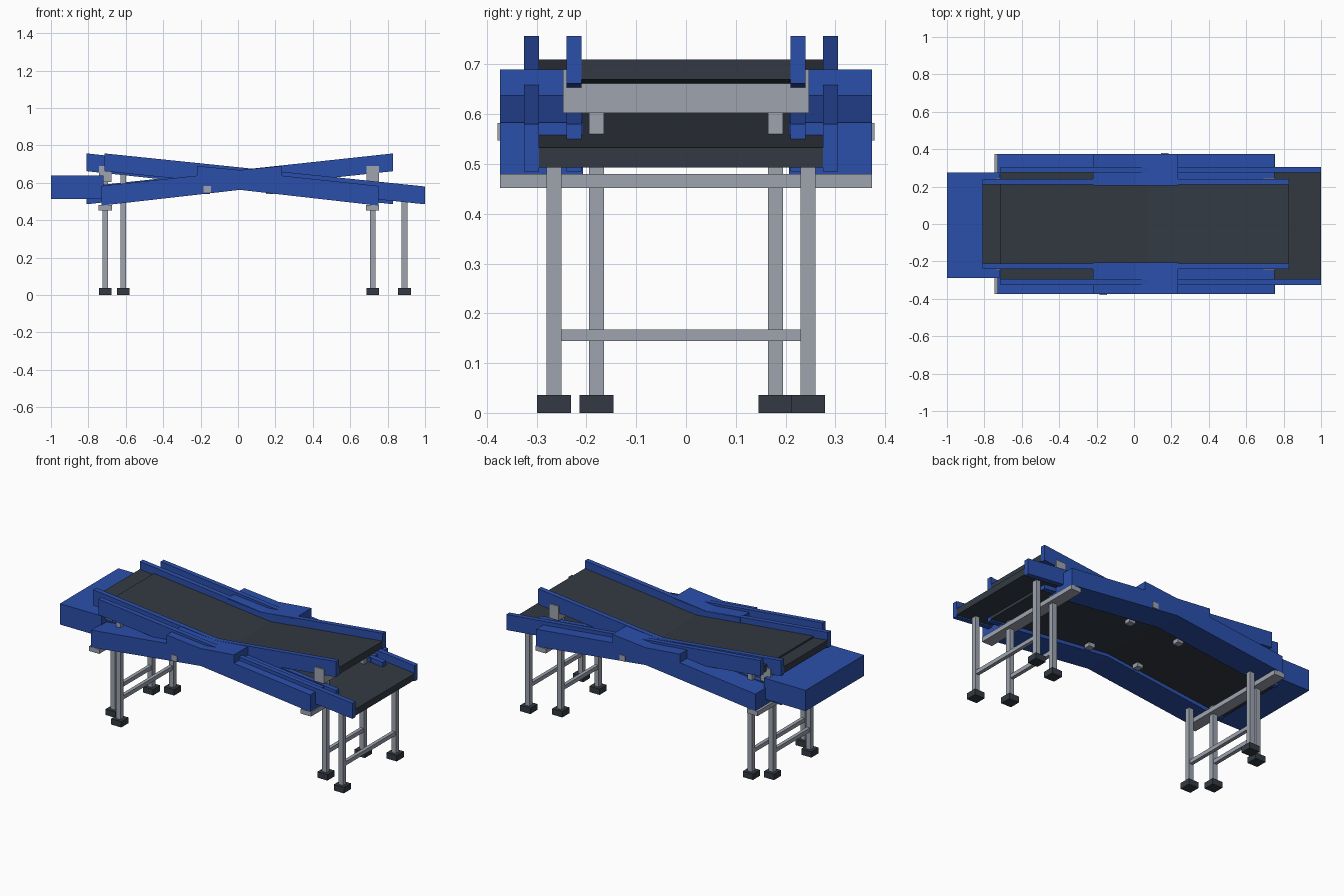
import bpy
import bmesh

if "Cube" in bpy.data.objects:
    bpy.data.objects.remove(bpy.data.objects["Cube"], do_unlink=True)


def make_material(name, rgb):
    mat = bpy.data.materials.new(name)
    mat.use_nodes = True
    color = (*rgb, 1.0)
    mat.diffuse_color = color
    mat.node_tree.nodes["Principled BSDF"].inputs["Base Color"].default_value = color
    return mat


BLUE = make_material("frame_blue", (0.024, 0.078, 0.41))
DARK = make_material("belt_charcoal", (0.033, 0.042, 0.056))
GREY = make_material("support_grey", (0.34, 0.37, 0.43))


def extrude_profile(name, profile, y0, y1, mat):
    """Side profile of (x, z) points extruded across y."""
    bm = bmesh.new()
    face = bm.faces.new([bm.verts.new((x, y0, z)) for x, z in profile])
    moved = bmesh.ops.extrude_face_region(bm, geom=[face])["geom"]
    verts = [v for v in moved if isinstance(v, bmesh.types.BMVert)]
    bmesh.ops.translate(bm, verts=verts, vec=(0, y1 - y0, 0))
    bmesh.ops.recalc_face_normals(bm, faces=bm.faces)
    mesh = bpy.data.meshes.new(name)
    bm.to_mesh(mesh)
    bm.free()
    obj = bpy.data.objects.new(name, mesh)
    obj.data.materials.append(mat)
    bpy.context.collection.objects.link(obj)
    return obj


def box(name, x0, x1, y0, y1, z0, z1, mat):
    return extrude_profile(name, [(x0, z0), (x1, z0), (x1, z1), (x0, z1)], y0, y1, mat)


def sloped_bar(name, x0, x1, top0, top1, height, y0, y1, mat):
    profile = [(x0, top0 - height), (x1, top1 - height), (x1, top1), (x0, top0)]
    return extrude_profile(name, profile, y0, y1, mat)


def conveyor(name, x0, x1, top0, top1, y0, y1):
    """Sloping belt between two side rails; y0 and y1 are the belt edges."""
    drop = 0.047
    sloped_bar(name + "_belt", x0, x1, top0 - drop, top1 - drop, 0.04, y0, y1, DARK)
    for side, a, b in (("right", y0 - 0.03, y0), ("left", y1, y1 + 0.03)):
        sloped_bar(f"{name}_{side}_rail", x0, x1, top0, top1, 0.095, a, b, BLUE)


def leg_pair(name, x, y0, y1, top):
    """Two posts with feet, joined by a low stretcher."""
    for side, y in (("right", y0), ("left", y1)):
        box(f"{name}_{side}_leg", x - 0.015, x + 0.015, y - 0.015, y + 0.015,
            0.03, top, GREY)
        box(f"{name}_{side}_foot", x - 0.034, x + 0.034, y - 0.034, y + 0.034,
            0, 0.036, DARK)
    box(name + "_stretcher", x - 0.011, x + 0.011, y0, y1, 0.144, 0.168, GREY)


# Crossing conveyors
conveyor("narrow_descending", -0.81, 0.83, 0.757, 0.58, -0.21, 0.21)
conveyor("narrow_ascending", -0.81, 0.83, 0.58, 0.757, -0.21, 0.21)
conveyor("wide_descending", -0.715, 1.0, 0.757, 0.58, -0.295, 0.275)

# Side housings: low arms with a raised, dipped cover at the crossing
housing = [(-0.73, 0.478), (0.01, 0.562), (0.75, 0.478), (0.75, 0.583),
           (0.235, 0.638), (0.235, 0.69), (0.01, 0.668), (-0.22, 0.69),
           (-0.22, 0.638), (-0.73, 0.583)]
for side, sign in (("right", -1), ("left", 1)):
    ya, yb = sorted((sign * 0.207, sign * 0.374))
    extrude_profile(side + "_side_housing", housing, ya, yb, BLUE)

    # Bracket on the outer face
    ya, yb = sorted((sign * 0.36, sign * 0.379))
    x = sign * 0.165
    box(side + "_outer_bracket", x - 0.02, x + 0.02, ya, yb, 0.547, 0.582, GREY)

    # Tabs under the belts
    ya, yb = sorted((sign * 0.15, sign * 0.19))
    for end, x in (("rear", -0.17), ("fore", 0.17)):
        box(f"{side}_{end}_tab", x - 0.02, x + 0.02, ya, yb, 0.54, 0.565, GREY)

# End cabinet
box("end_cabinet", -1.0, -0.72, -0.29, 0.275, 0.513, 0.64, BLUE)

# Supports at both ends
for end, x in (("rear", -0.71), ("fore", 0.72)):
    box(end + "_upper_cross_plate", x - 0.033, x + 0.033, -0.247, 0.247,
        0.603, 0.69, GREY)
    box(end + "_lower_cross_bar", x - 0.035, x + 0.035, -0.374, 0.374,
        0.452, 0.48, GREY)
    leg_pair(end + "_narrow", x, -0.18, 0.18, 0.61)
leg_pair("rear_wide", -0.613, -0.265, 0.245, 0.645)
leg_pair("fore_wide", 0.89, -0.265, 0.245, 0.51)
